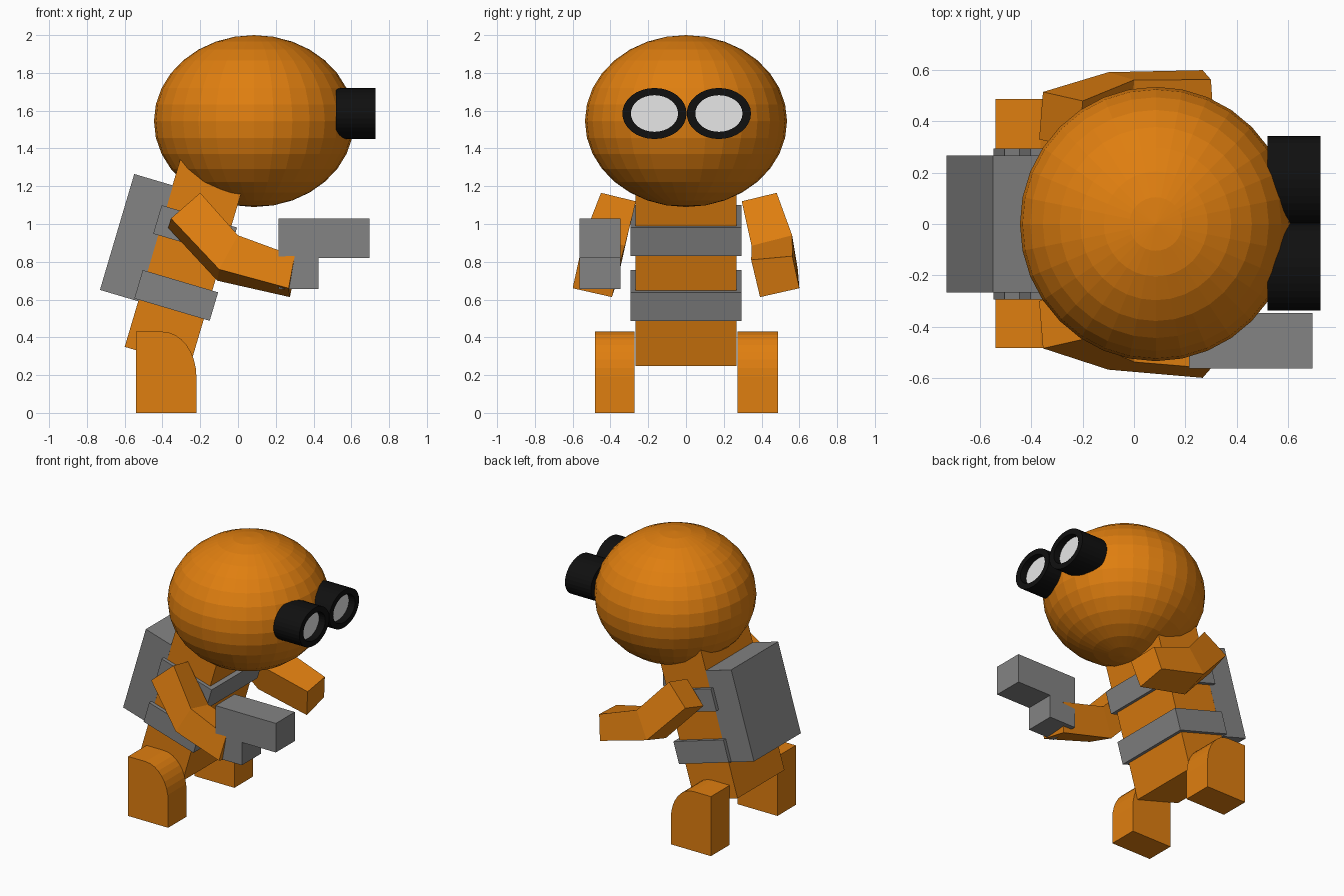
import bpy, bmesh, math
from mathutils import Matrix, Vector

if "Cube" in bpy.data.objects:
    bpy.data.objects.remove(bpy.data.objects["Cube"])

TILT = math.radians(16.5)   # forward lean of body, straps and pack


def material(name, rgb):
    m = bpy.data.materials.new(name)
    m.diffuse_color = (*rgb, 1)
    m.use_nodes = True
    m.node_tree.nodes["Principled BSDF"].inputs["Base Color"].default_value = m.diffuse_color
    return m


ORANGE = material("orange", (0.74, 0.21, 0.005))
GREY = material("grey", (0.23, 0.23, 0.23))
BLACK = material("black", (0.005, 0.005, 0.005))
WHITE = material("lens_white", (0.9, 0.9, 0.9))


def finish(name, bm, *mats):
    bmesh.ops.recalc_face_normals(bm, faces=bm.faces[:])
    me = bpy.data.meshes.new(name)
    bm.to_mesh(me)
    bm.free()
    for m in mats:
        me.materials.append(m)
    ob = bpy.data.objects.new(name, me)
    bpy.context.collection.objects.link(ob)
    return ob


def tilted_box(name, cx, cz, size, mat):
    bm = bmesh.new()
    mtx = (Matrix.Translation((cx, 0, cz)) @ Matrix.Rotation(TILT, 4, 'Y')
           @ Matrix.Diagonal((*size, 1)))
    bmesh.ops.create_cube(bm, size=1, matrix=mtx)
    return finish(name, bm, mat)


def loft(name, rings, mats, cap_start=True):
    """Skin a list of equal-length closed rings and cap both ends."""
    bm = bmesh.new()
    rv = [[bm.verts.new(p) for p in r] for r in rings]
    n = len(rv[0])
    for a, b in zip(rv, rv[1:]):
        for i in range(n):
            j = (i + 1) % n
            bm.faces.new((a[i], a[j], b[j], b[i]))
    bm.faces.new(rv[0])
    end = bm.faces.new(rv[-1])
    if len(mats) > 1:
        end.material_index = 1
    return finish(name, bm, *mats)


def extrude_y(name, profile, y0, y1, mat):
    return loft(name, [[(x, y, z) for x, z in profile] for y in (y0, y1)], [mat])


# Head: flat-shaded ellipsoid
bm = bmesh.new()
bmesh.ops.create_uvsphere(bm, u_segments=32, v_segments=16, radius=1,
                          matrix=Matrix.Translation((0.085, 0, 1.545))
                          @ Matrix.Diagonal((0.53, 0.535, 0.455, 1)))
finish("head", bm, ORANGE)

# Leaning torso, two straps and the pack
tilted_box("torso", -0.271, 0.826, (0.36, 0.535, 1.10), ORANGE)
tilted_box("lower_strap", -0.327, 0.622, (0.416, 0.588, 0.157), GREY)
tilted_box("upper_strap", -0.227, 0.965, (0.416, 0.588, 0.157), GREY)
tilted_box("pack", -0.5375, 0.9275, (0.214, 0.536, 0.64), GREY)

# Goggles: oval tubes with recessed lenses
RY, RZ, IY, IZ = 0.17, 0.135, 0.125, 0.097


def oval(x, cy, ry, rz, n=32):
    return [(x, cy + ry * math.cos(2 * math.pi * i / n),
             1.585 + rz * math.sin(2 * math.pi * i / n)) for i in range(n)]


for side, cy in (("right", -0.167), ("left", 0.174)):
    loft(side + "_goggle", [oval(0.52, cy, RY, RZ), oval(0.727, cy, RY, RZ),
                            oval(0.727, cy, IY, IZ), oval(0.677, cy, IY, IZ)],
         [BLACK, WHITE])

# Legs: block with a rounded front top edge
leg = [(-0.54, 0), (-0.22, 0)]
leg += [(-0.40 + 0.18 * math.cos(a), 0.19 + 0.24 * math.sin(a))
        for a in (math.pi / 2 * i / 8 for i in range(9))]
leg += [(-0.54, 0.43)]
extrude_y("right_leg", leg, -0.483, -0.273, ORANGE)
extrude_y("left_leg", leg, 0.273, 0.487, ORANGE)

# Arms: shoulder, elbow and wrist sections
# (outer top, outer bottom, inner bottom, inner top)
ARM = [
    [(-0.20, 0.465, 1.165), (-0.355, 0.50, 1.03), (-0.37, 0.315, 0.98), (-0.215, 0.28, 1.12)],
    [(0.0, 0.55, 0.94), (-0.10, 0.58, 0.76), (-0.11, 0.375, 0.70), (-0.01, 0.335, 0.885)],
    [(0.30, 0.563, 0.83), (0.268, 0.60, 0.66), (0.275, 0.392, 0.613), (0.315, 0.345, 0.81)],
]
for side, s in (("right", -1), ("left", 1)):
    loft(side + "_arm",
         [[(x, s * (y + s * shift), z) for x, y, z in ring]
          for ring, shift in zip(ARM, (0.015, 0.012, 0.0))], [ORANGE])

# Hand-held L-shaped tool
extrude_y("hand_tool", [(0.215, 0.655), (0.425, 0.655), (0.425, 0.82), (0.697, 0.82),
                        (0.697, 1.03), (0.215, 1.03)], -0.563, -0.347, GREY)
